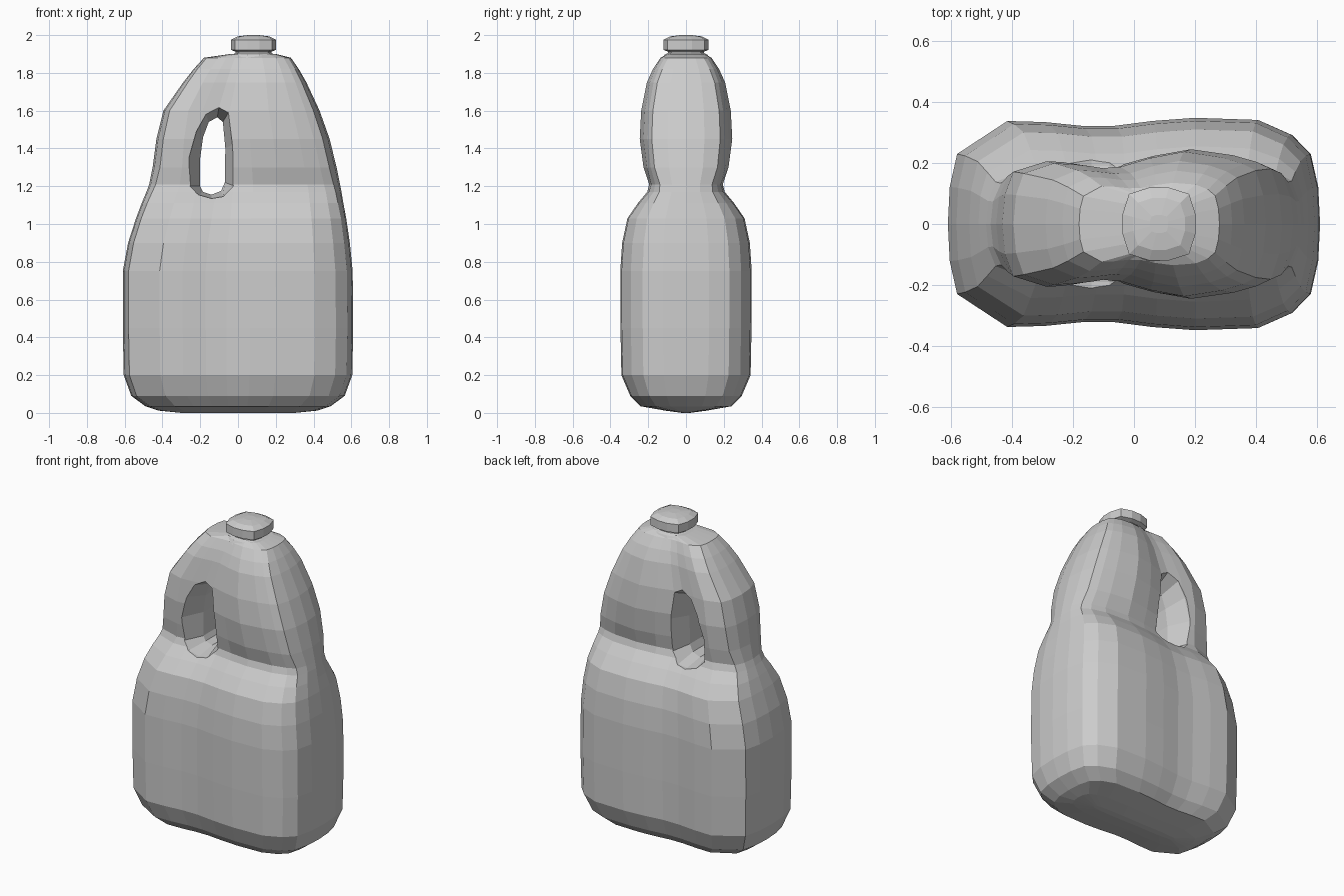
import bpy, bmesh, math

if "Cube" in bpy.data.objects:
    bpy.data.objects.remove(bpy.data.objects["Cube"])


def loft(name, rings):
    """Skin a list of equal-length closed rings and cap both ends."""
    bm = bmesh.new()
    rows = [[bm.verts.new(p) for p in ring] for ring in rings]
    n = len(rows[0])
    for a, b in zip(rows, rows[1:]):
        for i in range(n):
            j = (i + 1) % n
            bm.faces.new((a[i], a[j], b[j], b[i]))
    bm.faces.new(rows[0][::-1])
    bm.faces.new(rows[-1])
    bmesh.ops.recalc_face_normals(bm, faces=bm.faces)
    mesh = bpy.data.meshes.new(name)
    bm.to_mesh(mesh)
    bm.free()
    ob = bpy.data.objects.new(name, mesh)
    bpy.context.collection.objects.link(ob)
    return ob


# Half cross-sections (left to right): boxy lower tank, pinched upper part
TANK = [(-1, 0), (-.99, .35), (-.95, .66), (-.68, .97), (-.48, .96), (-.28, .925),
        (-.1, .925), (.1, .97), (.33, 1), (.67, .98), (.85, .84), (.95, .66), (.99, .35), (1, 0)]
UPPER = [(-1, 0), (-.98, .4), (-.92, .7), (-.68, .84), (-.5, .82), (-.3, .78),
         (-.15, .79), (.08, .91), (.35, 1), (.65, .92), (.82, .83), (.92, .74), (.98, .4), (1, 0)]


def body_ring(z, left, right, depth, t):
    cx, hx = (left + right) / 2, (right - left) / 2
    half = [(cx + hx * (a[0] * (1 - t) + b[0] * t), depth * (a[1] * (1 - t) + b[1] * t))
            for a, b in zip(TANK, UPPER)]
    return [(x, -y, z) for x, y in half] + [(x, y, z) for x, y in half[-2:0:-1]]


# Jug body: z, left x, right x, half depth, blend to upper section
levels = [
    (0.0, -.30, .30, .02, 0), (.012, -.42, .42, .11, 0), (.035, -.49, .49, .24, 0),
    (.09, -.565, .565, .295, 0), (.2, -.605, .605, .342, 0), (.45, -.61, .61, .347, 0),
    (.75, -.61, .607, .348, 0), (.9, -.582, .592, .338, 0), (1.03, -.54, .573, .31, 0),
    (1.11, -.51, .558, .255, .15), (1.17, -.485, .548, .205, .35), (1.21, -.47, .54, .195, .6),
    (1.3, -.452, .522, .225, 1), (1.45, -.432, .485, .245, 1), (1.6, -.395, .432, .237, 1),
    (1.75, -.29, .362, .207, .9), (1.82, -.235, .322, .175, .7), (1.88, -.18, .28, .135, .4),
    (1.9, -.04, .2, .1, .2)]
body = loft("jug_body", [body_ring(*lv) for lv in levels])

# Handle opening: narrow in the middle, flaring towards both sides
outer = [(-.26, 1.2), (-.26, 1.35), (-.22, 1.49), (-.17, 1.58), (-.1, 1.62), (-.05, 1.59),
         (-.03, 1.42), (-.015, 1.2), (-.08, 1.145), (-.14, 1.135), (-.21, 1.155)]
inner = [(-.2, 1.2), (-.2, 1.35), (-.185, 1.46), (-.155, 1.54), (-.11, 1.565), (-.08, 1.54),
         (-.067, 1.4), (-.07, 1.22), (-.09, 1.175), (-.14, 1.155), (-.185, 1.17)]
sections = [(-.4, outer), (-.19, outer), (-.06, inner), (.06, inner), (.19, outer), (.4, outer)]
cutter = loft("handle_opening_cutter", [[(x, y, z) for x, z in pts] for y, pts in sections])
cutter.hide_render = True
mod = body.modifiers.new("handle_opening", 'BOOLEAN')
mod.operation = 'DIFFERENCE'
mod.solver = 'EXACT'
mod.object = cutter
bpy.context.view_layer.objects.active = body
body.select_set(True)
bpy.ops.object.modifier_apply(modifier=mod.name)
bpy.data.objects.remove(cutter, do_unlink=True)


# Neck and screw cap: rounded-square rings
def cap_ring(z, r):
    pts = []
    for i in range(12):
        a = math.tau * (i + .5) / 12
        c, s = math.cos(a), math.sin(a)
        k = r / (abs(c) ** 3.5 + abs(s) ** 3.5) ** (1 / 3.5)
        pts.append((.082 + k * c, k * s, z))
    return pts


loft("neck", [cap_ring(z, r) for z, r in [(1.87, .13), (1.895, .115), (1.905, .095), (1.93, .095)]])
loft("screw_cap", [cap_ring(z, r) for z, r in
                   [(1.912, .095), (1.922, .12), (1.975, .12), (1.993, .085), (2.0, .03)]])
